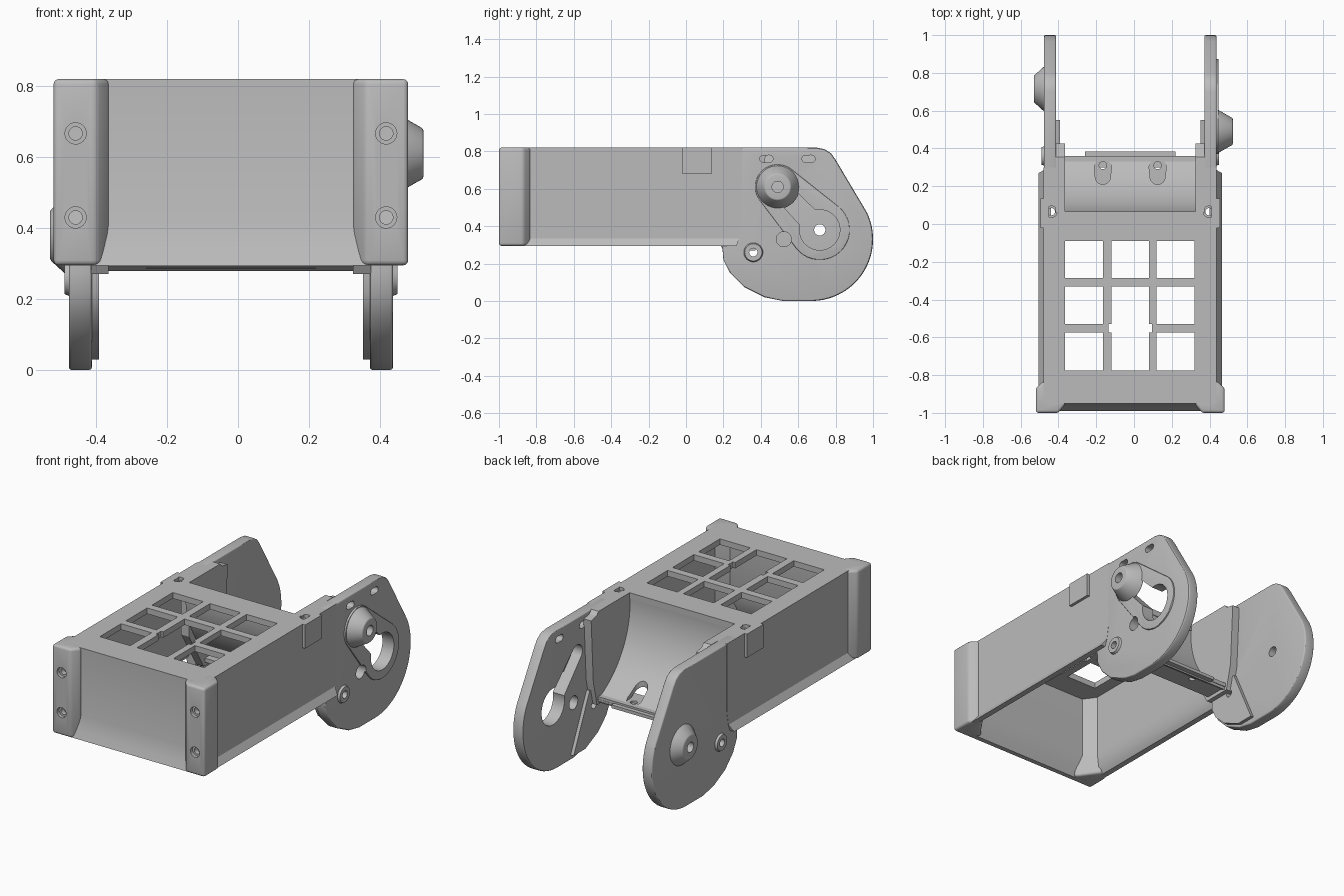
import bpy, bmesh
from math import sin, cos, pi, radians, atan2, acos, hypot

if "Cube" in bpy.data.objects:
    bpy.data.objects.remove(bpy.data.objects["Cube"])

grey = bpy.data.materials.new("plain grey")
grey.use_nodes = True
grey.diffuse_color = (0.5, 0.5, 0.5, 1)
grey.node_tree.nodes["Principled BSDF"].inputs["Base Color"].default_value = (0.5, 0.5, 0.5, 1)

MID = -0.02          # centre plane of the body in x


def loft(name, rings):
    """Closed solid through rings with equal point counts."""
    bm = bmesh.new()
    loops = [[bm.verts.new(p) for p in r] for r in rings]
    n = len(loops[0])
    bm.faces.new(loops[0])
    bm.faces.new(loops[-1])
    for a, b in zip(loops, loops[1:]):
        for i in range(n):
            j = (i + 1) % n
            bm.faces.new((a[i], a[j], b[j], b[i]))
    bmesh.ops.recalc_face_normals(bm, faces=bm.faces)
    me = bpy.data.meshes.new(name)
    bm.to_mesh(me)
    bm.free()
    me.materials.append(grey)
    ob = bpy.data.objects.new(name, me)
    bpy.context.collection.objects.link(ob)
    return ob


def at(axis, p, d):
    return {"x": (d, p[0], p[1]), "y": (p[0], d, p[1]), "z": (p[0], p[1], d)}[axis]


def prism(name, pts, axis, lo, hi, end=None):
    return loft(name, [[at(axis, p, lo) for p in pts], [at(axis, p, hi) for p in end or pts]])


def box(name, x, y, z):
    return prism(name, [(x[0], y[0]), (x[1], y[0]), (x[1], y[1]), (x[0], y[1])], "z", *z)


def arc(c, r, a, b, n=32):
    return [(c[0] + r * cos(a + (b - a) * i / n), c[1] + r * sin(a + (b - a) * i / n))
            for i in range(n + 1)]


def circle(c, r, n=40):
    return arc(c, r, 0, 2 * pi, n)[:-1]


def capsule(a, ra, b, rb):
    """Outline wrapped around two circles."""
    t = atan2(b[1] - a[1], b[0] - a[0])
    f = acos((ra - rb) / hypot(b[0] - a[0], b[1] - a[1]))
    return arc(a, ra, t + f, t + 2 * pi - f, 20) + arc(b, rb, t - f, t + f, 20)


def finish(ob, cutters=(), bevel=0):
    """Bevel, cut, bake the modifiers and remove the cutters."""
    if bevel:
        m = ob.modifiers.new("bevel", "BEVEL")
        m.width, m.segments, m.limit_method, m.angle_limit = bevel, 3, "ANGLE", radians(40)
    for c in cutters:
        m = ob.modifiers.new("cut", "BOOLEAN")
        m.operation, m.solver, m.object = "DIFFERENCE", "EXACT", c
        c.hide_render = True
    bpy.context.view_layer.update()
    me = bpy.data.meshes.new_from_object(ob.evaluated_get(bpy.context.evaluated_depsgraph_get()))
    ob.modifiers.clear()
    ob.data = me
    for c in cutters:
        bpy.data.objects.remove(c)
    return ob


def side(s, u):
    return MID + s * u


def screw_cuts(p, axis, d, sign):
    """Counterbore and pilot hole going inward from depth d."""
    return [prism("cutter", circle(p, 0.03, 24), axis, d - sign * 0.02, d + sign * 0.02),
            prism("cutter", circle(p, 0.019, 24), axis, d - sign * 0.02, d + sign * 0.09)]


def rect_ring(z, half, front, back):
    return [(MID - half, front, z), (MID + half, front, z), (MID + half, back, z), (MID - half, back, z)]


# Hollow housing, open underneath, with a flared lower edge
housing = loft("housing", [rect_ring(0.295, 0.485, -0.99, 0.27), rect_ring(0.335, 0.458, -0.975, 0.285),
                           rect_ring(0.42, 0.458, -0.95, 0.3), rect_ring(0.82, 0.458, -0.95, 0.3)])
cuts = [loft("cutter", [rect_ring(0.28, 0.46, -0.968, 0.35), rect_ring(0.335, 0.425, -0.945, 0.35),
                        rect_ring(0.42, 0.42, -0.915, 0.35), rect_ring(0.785, 0.42, -0.915, 0.35)]),
        box("cutter", (side(-1, 0.345), side(1, 0.345)), (0.065, 0.5), (0.2, 1))]
# Grille openings in the deck
rows = [(-0.285, -0.09), (-0.53, -0.33), (-0.775, -0.575)]
for x in [(-0.365, -0.165), (0.12, 0.32)]:
    cuts += [box("cutter", x, y, (0.7, 0.9)) for y in rows]
cuts += [box("cutter", (-0.12, 0.08), y, (0.7, 0.9)) for y in [rows[0], (-0.775, -0.33)]]
cuts.append(box("cutter", (-0.135, 0.095), (-0.575, -0.53), (0.7, 0.9)))
for s in (-1, 1):
    cuts += screw_cuts((side(s, 0.417), 0.065), "z", 0.82, -1)
finish(housing, cuts)

# Curved rear wall with two screw pockets
centre, a0, a1 = (0.56, 0.76), radians(174), radians(246.5)
wall = prism("curved_rear_wall", arc(centre, 0.5, a0, a1) + arc(centre, 0.525, a1, a0), "x",
             side(-1, 0.35), side(1, 0.35))
finish(wall, [prism("cutter", capsule((x, 0.25), 0.04, (x, 0.3), 0.045), "z", 0.305, 0.6)
              for x in (-0.165, 0.125)])

# Lower cross bar and its lip
bar = box("cross_bar", (side(-1, 0.39), side(1, 0.39)), (0.21, 0.36), (0.292, 0.316))
finish(bar, [prism("cutter", circle((x, 0.31), 0.02, 24), "z", 0.2, 0.4) for x in (-0.165, 0.125)])
box("cross_bar_lip", (-0.26, 0.22), (0.33, 0.385), (0.286, 0.305))

# Outlines for the side arms, as (y, z)
pivot, hub, small = (0.715, 0.38), (0.49, 0.61), (0.36, 0.26)
arm_outline = [(0.2, 0.82), (0.7, 0.82), (0.74, 0.812), (0.775, 0.79), (0.8, 0.755)]
arm_outline += arc((0.67, 0.33), 0.33, radians(26), -pi / 2)
arm_outline += [(0.52, 0), (0.42, 0.02), (0.31, 0.075), (0.235, 0.15), (0.2, 0.22), (0.195, 0.28)]
upper_rib = [(0.06, 0.82), (0.355, 0.82), (0.375, 0.8), (0.425, 0.79), (0.405, 0.42), (0.37, 0.27), (0.2, 0.27),
             (0.06, 0.5)]
lower_rib = [(0.21, 0.3), (0.4, 0.36), (0.55, 0.03), (0.44, 0.03), (0.32, 0.085), (0.245, 0.155), (0.21, 0.22)]
pillar = [(0.34, -0.95), (0.38, -1), (0.5, -1), (0.5, -0.87), (0.458, -0.83), (0.43, -0.83), (0.36, -0.93)]


def through(s, pts):
    return prism("cutter", pts, "x", side(s, 0.3), side(s, 0.6))


def keyhole(s):
    return [through(s, capsule(hub, 0.05, pivot, 0.06)), through(s, circle(pivot, 0.108))]


for s, tag in ((-1, "right"), (1, "left")):
    # Front corner pillars with screws on front and top
    post = prism(tag + "_corner_pillar", [(side(s, u), y) for u, y in pillar], "z", 0.295, 0.82)
    cuts = screw_cuts((side(s, 0.417), -0.91), "z", 0.82, -1)
    for z in (0.43, 0.667):
        cuts += screw_cuts((side(s, 0.438), z), "y", -1, 1)
    finish(post, cuts, 0.014)

    # Side tab below the rear deck screw
    box(tag + "_side_tab", sorted((side(s, 0.43), side(s, 0.475))), (-0.02, 0.135), (0.68, 0.82))

    # Arm plate
    arm = prism(tag + "_arm", arm_outline, "x", side(s, 0.392), side(s, 0.457))
    cuts = [through(s, circle(small, 0.022))]
    if s > 0:
        cuts += keyhole(s) + [through(s, circle((0.523, 0.33), 0.04))]
        cuts += [through(s, capsule((y - 0.016, 0.76), 0.019, (y + 0.016, 0.76), 0.0191))
                 for y in (0.43, 0.655)]
    else:
        cuts.append(through(s, circle(pivot, 0.03)))
    finish(arm, cuts, 0.008)

    # Thickening on the inside of the arm
    prism(tag + "_upper_rib", upper_rib, "x", side(s, 0.345), side(s, 0.395))
    rib = prism(tag + "_lower_rib", lower_rib, "x", side(s, 0.372), side(s, 0.395))
    finish(rib, [through(s, circle(small, 0.022))])

    # Small screw boss
    boss = prism(tag + "_small_boss", circle(small, 0.054), "x", side(s, 0.45), side(s, 0.47),
                 circle(small, 0.046))
    finish(boss, [through(s, circle(small, 0.022))])

    # Large conical boss
    c, tip = (hub, 0.543) if s > 0 else (pivot, 0.51)
    cone = prism(tag + "_conical_boss", circle(c, 0.12), "x", side(s, 0.455), side(s, tip), circle(c, 0.07))
    finish(cone, [through(s, circle(c, 0.03))], 0.006)

# Raised keyhole pad on one arm
pad = prism("keyhole_pad", capsule(hub, 0.12, pivot, 0.16), "x", side(1, 0.45), side(1, 0.467))
finish(pad, keyhole(1) + [through(1, circle((0.523, 0.33), 0.04))], 0.004)

# Smooth the curved surfaces, keep edges sharp
bpy.ops.object.select_all(action="DESELECT")
for ob in bpy.context.collection.objects:
    if ob.type == "MESH" and grey.name in ob.data.materials:
        ob.select_set(True)
        bpy.context.view_layer.objects.active = ob
bpy.ops.object.shade_smooth_by_angle(angle=radians(30))
